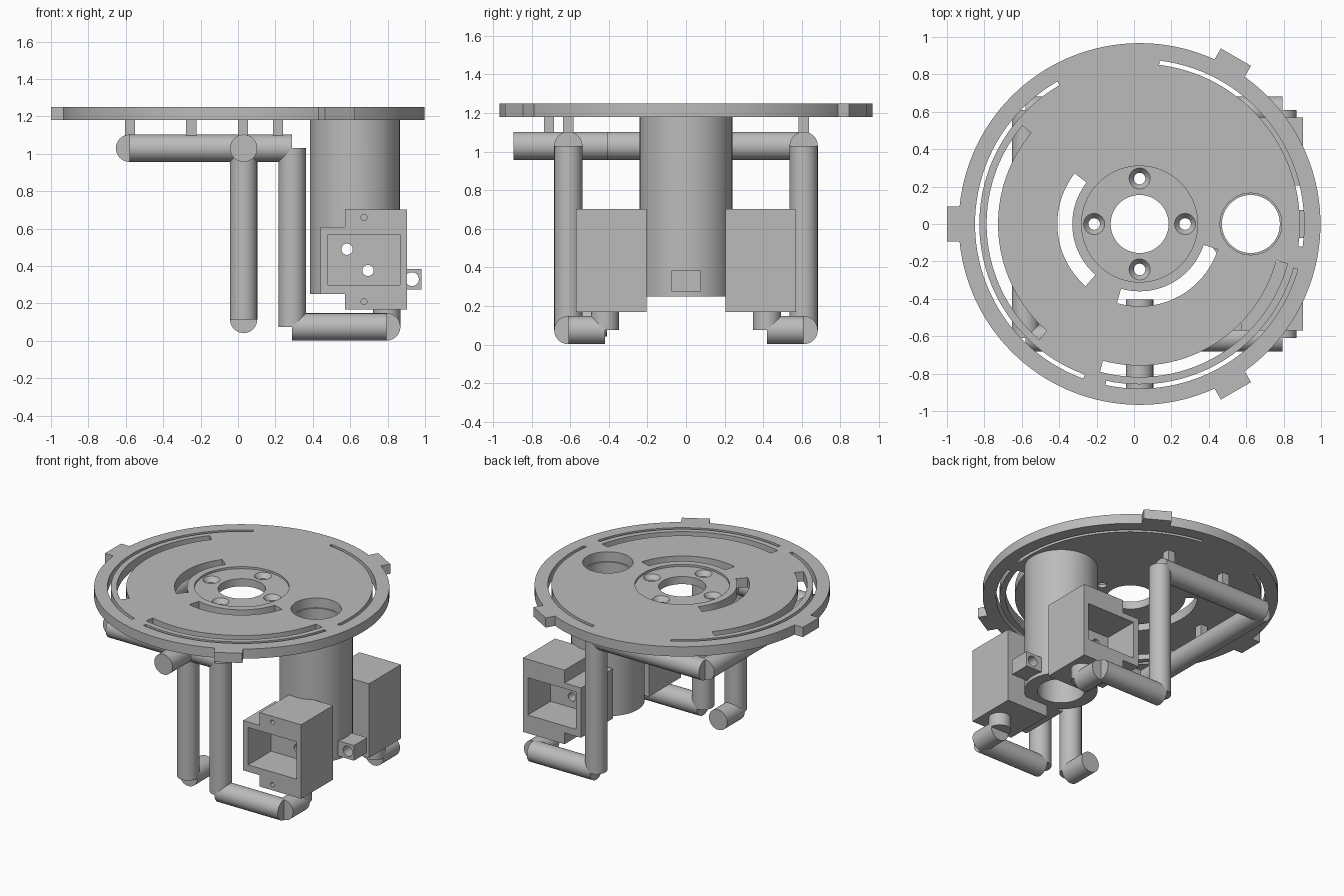
import bpy, bmesh, math
from mathutils import Vector, Matrix

cube = bpy.data.objects.get("Cube")
if cube:
    bpy.data.objects.remove(cube, do_unlink=True)

grey = bpy.data.materials.new("plain grey")
grey.use_nodes = True
grey.diffuse_color = (0.5, 0.5, 0.5, 1)
grey.node_tree.nodes["Principled BSDF"].inputs["Base Color"].default_value = (0.5, 0.5, 0.5, 1)

CX = 0.03                    # centre of the plate
Z0, Z1 = 1.18, 1.25          # plate bottom and top
PIPE = 0.073


def finish(name, bm):
    bmesh.ops.recalc_face_normals(bm, faces=bm.faces)
    mesh = bpy.data.meshes.new(name)
    bm.to_mesh(mesh)
    bm.free()
    mesh.materials.append(grey)
    ob = bpy.data.objects.new(name, mesh)
    bpy.context.collection.objects.link(ob)
    return ob


def rod(name, p, q, r, r_end=None, segments=48):
    """Cylinder or cone from p to q."""
    p, q = Vector(p), Vector(q)
    d = q - p
    bm = bmesh.new()
    bmesh.ops.create_cone(bm, cap_ends=True, segments=segments, radius1=r,
                          radius2=r if r_end is None else r_end, depth=d.length)
    turn = d.to_track_quat('Z', 'Y').to_matrix().to_4x4()
    bm.transform(Matrix.Translation((p + q) / 2) @ turn)
    return finish(name, bm)


def box(name, lo, hi, spin=0.0, pivot=(0, 0, 0)):
    lo, hi = Vector(lo), Vector(hi)
    bm = bmesh.new()
    bmesh.ops.create_cube(bm, size=1)
    bm.transform(Matrix.Translation((lo + hi) / 2) @ Matrix.Diagonal((*(hi - lo), 1)))
    bm.transform(Matrix.Translation(pivot) @ Matrix.Rotation(spin, 4, 'Z'))
    return finish(name, bm)


def prism(name, points, push):
    """Closed outline pushed along a vector."""
    bm = bmesh.new()
    face = bm.faces.new([bm.verts.new(p) for p in points])
    out = bmesh.ops.extrude_face_region(bm, geom=[face])
    moved = [v for v in out["geom"] if isinstance(v, bmesh.types.BMVert)]
    bmesh.ops.translate(bm, verts=moved, vec=push)
    return finish(name, bm)


def arc_cutter(r_in, r_out, start, end):
    steps = max(8, round((end - start) / 3))
    angles = [math.radians(start + (end - start) * i / steps) for i in range(steps + 1)]
    ring = [(r_out, a) for a in angles] + [(r_in, a) for a in reversed(angles)]
    points = [(CX + r * math.cos(a), r * math.sin(a), Z0 - 0.05) for r, a in ring]
    return prism("arc cutter", points, (0, 0, 0.2))


def combine(ob, tools, operation='DIFFERENCE'):
    for tool in tools:
        mod = ob.modifiers.new("cut", 'BOOLEAN')
        mod.operation, mod.solver, mod.object = operation, 'EXACT', tool
        graph = bpy.context.evaluated_depsgraph_get()
        mesh = bpy.data.meshes.new_from_object(ob.evaluated_get(graph))
        ob.modifiers.clear()
        ob.data = mesh
        bpy.data.objects.remove(tool, do_unlink=True)


parts = []

# Round plate with three edge tabs
plate = rod("plate", (CX, 0, Z0), (CX, 0, Z1), 0.967, segments=128)
combine(plate, [box("tab", (0.9, -0.093, Z0), (1.03, 0.093, Z1), math.radians(a), (CX, 0, 0))
                for a in (60, 180, 300)], 'UNION')

# Curved slots, hub hole and tube hole
slots = [(0.857, 0.88, -8, 83), (0.857, 0.88, 120, 250), (0.857, 0.88, 258, 344),
         (0.757, 0.818, 140, 229), (0.757, 0.818, 255, 345),
         (0.355, 0.44, 142, 229), (0.355, 0.44, 254, 342)]
combine(plate, [arc_cutter(*s) for s in slots])
combine(plate, [rod("hub hole", (CX, 0, Z0 - 0.1), (CX, 0, Z1 + 0.1), 0.36, segments=96),
                rod("tube hole", (0.625, 0, Z0 - 0.1), (0.625, 0, Z1 + 0.1), 0.165)])
parts.append(plate)

# Central hub with a shallow recess and four countersunk screw holes
hub = rod("hub", (CX, 0, Z0), (CX, 0, Z1), 0.36, segments=96)
cutters = [rod("recess", (CX, 0, Z1 - 0.015), (CX, 0, Z1 + 0.1), 0.31, segments=96),
           rod("bore", (CX, 0, Z0 - 0.1), (CX, 0, Z1 + 0.1), 0.155)]
for i in range(4):
    a = i * math.pi / 2
    x, y = CX + 0.243 * math.cos(a), 0.243 * math.sin(a)
    cutters += [rod("sink", (x, y, Z0 + 0.02), (x, y, Z1 - 0.01), 0.03, 0.06, 32),
                rod("screw hole", (x, y, Z0 - 0.1), (x, y, Z1 + 0.1), 0.031, segments=32)]
combine(hub, cutters)
parts.append(hub)


def cross_drills():
    return [rod("drill", (x, -1, z), (x, 1, z), 0.03, segments=32)
            for x, z in ((0.583, 0.49), (0.695, 0.377))]


# Hollow tube under the plate
tube = rod("tube", (0.625, 0, 0.25), (0.625, 0, Z0), 0.24, segments=64)
combine(tube, [rod("bore", (0.625, 0, 0), (0.625, 0, 2), 0.155)] + cross_drills())
parts.append(tube)

# Drilled lug on the tube
lug = box("lug", (0.84, -0.075, 0.275), (0.98, 0.075, 0.385))
combine(lug, [rod("drill", (0.93, -1, 0.33), (0.93, 1, 0.33), 0.037, segments=32)])
parts.append(lug)

# Mirrored housings with an open pocket on the outer side
outline = [(0.572, 0.703), (0.904, 0.703), (0.904, 0.168), (0.572, 0.168),
           (0.572, 0.25), (0.44, 0.25), (0.44, 0.61), (0.572, 0.61)]
for side, s in (("front", -1), ("back", 1)):
    house = prism(side + "_housing", [(x, s * 0.205, z) for x, z in outline], (0, s * 0.365, 0))
    ys = sorted((s * 0.31, s * 0.7))
    cutters = [box("pocket", (0.481, ys[0], 0.30), (0.866, ys[1], 0.57))] + cross_drills()
    cutters += [rod("pin hole", (0.674, s * 0.45, z), (0.674, s * 0.7, z), 0.016, segments=24)
                for z in (0.21, 0.66)]
    combine(house, cutters)
    parts.append(house)

    # Pipe run from the side rail down and round to the housing
    y = s * 0.61
    path = [(-0.58, y, 1.03), (0.29, y, 1.03), (0.29, y, 0.075),
            (0.795, y, 0.075), (0.795, s * 0.42, 0.075), (0.795, s * 0.42, 0.18)]
    names = ("top_pipe", "leg_pipe", "bottom_pipe", "inward_pipe", "riser_pipe")
    for name, p, q in zip(names, path, path[1:]):
        parts.append(rod(side + "_" + name, p, q, PIPE))

# Side rail and the middle hanging pipe
parts.append(rod("side_rail", (-0.58, -0.61, 1.03), (-0.58, 0.61, 1.03), PIPE))
parts.append(rod("middle_top_pipe", (CX, -0.895, 1.03), (CX, -0.405, 1.03), PIPE))
parts.append(rod("middle_leg_pipe", (CX, -0.61, 1.03), (CX, -0.61, 0.115), PIPE))
parts.append(rod("middle_foot_pipe", (CX, -0.61, 0.115), (CX, -0.41, 0.115), PIPE))

# Square pegs joining pipes to the plate
pegs = [(0.213, -0.61), (0.213, 0.61), (-0.25, -0.61), (-0.25, 0.61), (-0.577, 0), (0.027, -0.71)]
for x, y in pegs:
    parts.append(box("peg", (x - 0.027, y - 0.027, 1.07), (x + 0.027, y + 0.027, Z0)))

# Smooth round walls, crisp edges
bpy.ops.object.select_all(action='DESELECT')
for ob in parts:
    ob.select_set(True)
bpy.context.view_layer.objects.active = plate
bpy.ops.object.shade_smooth_by_angle(angle=math.radians(30))
